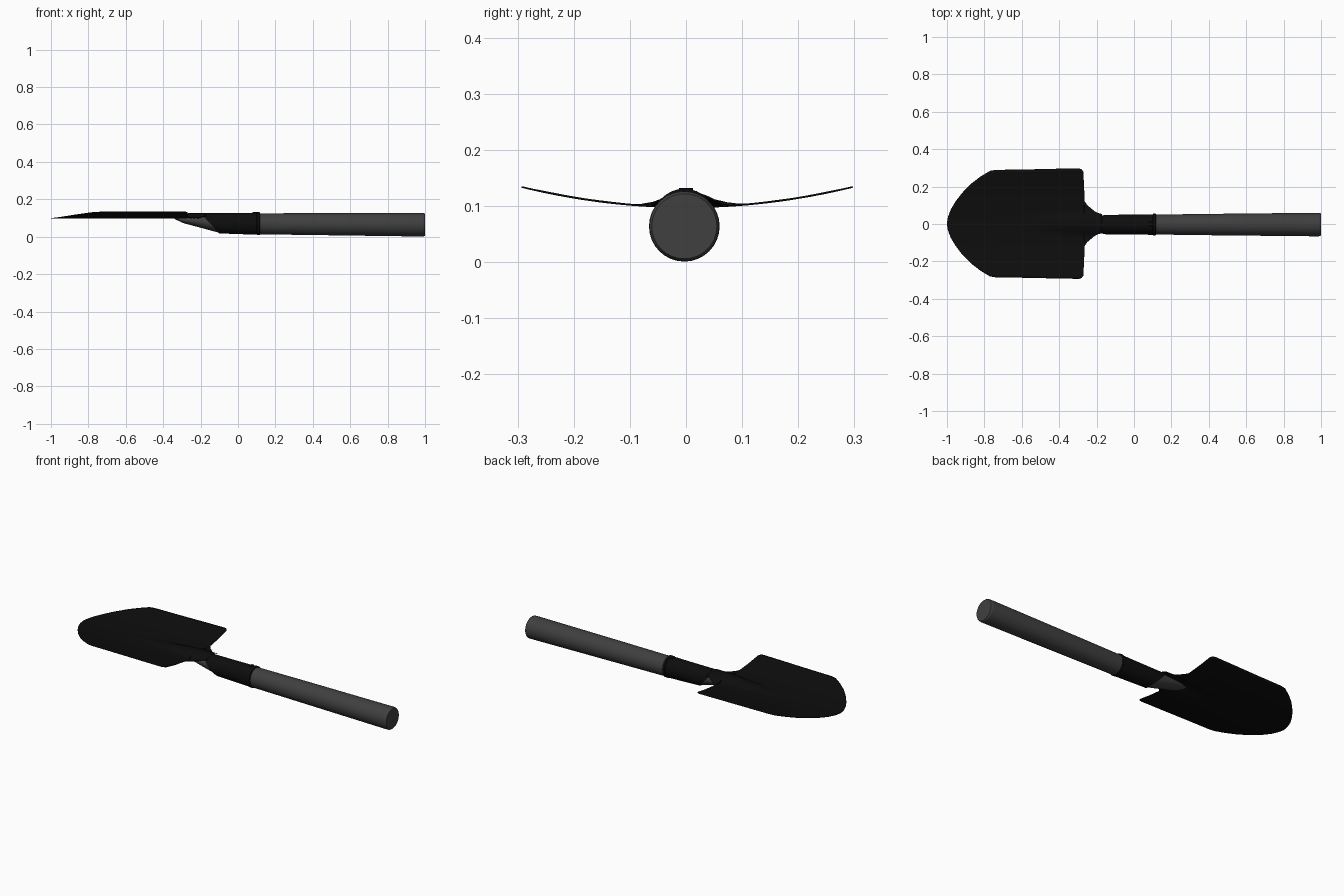
import bpy, bmesh, math

if "Cube" in bpy.data.objects:
    bpy.data.objects.remove(bpy.data.objects["Cube"])


def material(name, v):
    m = bpy.data.materials.new(name)
    m.diffuse_color = (v, v, v, 1)
    m.use_nodes = True
    m.node_tree.nodes["Principled BSDF"].inputs["Base Color"].default_value = m.diffuse_color
    return m


steel = material("black_steel", 0.004)
grip = material("dark_grey_handle", 0.05)


def finish(name, bm, mat, angle=40):
    bmesh.ops.recalc_face_normals(bm, faces=bm.faces)
    me = bpy.data.meshes.new(name)
    bm.to_mesh(me)
    bm.free()
    ob = bpy.data.objects.new(name, me)
    bpy.context.collection.objects.link(ob)
    me.materials.append(mat)
    bpy.ops.object.select_all(action='DESELECT')
    ob.select_set(True)
    bpy.context.view_layer.objects.active = ob
    bpy.ops.object.shade_smooth_by_angle(angle=math.radians(angle))
    return ob


def skin(bm, rows, closed):
    n = len(rows[0])
    for a, b in zip(rows, rows[1:]):
        for i in range(n if closed else n - 1):
            j = (i + 1) % n
            bm.faces.new((a[i], a[j], b[j], b[i]))


def tube(name, rings, mat, caps=True, slant=0.0, y0=-0.003, n=32):
    # Each ring is (x, half width, bottom z, top z); slant shears the first ring
    bm = bmesh.new()
    rows = []
    for k, (x, r, lo, hi) in enumerate(rings):
        row = []
        for i in range(n):
            a = 2 * math.pi * i / n
            s = (math.sin(a) + 1) / 2
            row.append(bm.verts.new((x - (slant * s if k == 0 else 0),
                                     y0 + r * math.cos(a), lo + (hi - lo) * s)))
        rows.append(row)
    skin(bm, rows, True)
    if caps:
        bm.faces.new(rows[0])
        bm.faces.new(rows[-1])
    return finish(name, bm, mat)


# Dished blade with a raised centre ridge that runs into the socket
outline = [(-1, .006), (-.995, .035), (-.98, .075), (-.955, .117), (-.92, .163),
           (-.87, .214), (-.82, .252), (-.77, .282), (-.74, .287), (-.6, .289),
           (-.5, .291), (-.42, .293), (-.35, .294), (-.295, .295), (-.28, .291),
           (-.271, .278), (-.267, .2), (-.264, .12), (-.25, .099), (-.23, .082),
           (-.21, .065), (-.19, .055), (-.17, .051)]
bm = bmesh.new()
rows = []
cols = 36
for x, w in outline:
    t = min(1, max(0, (x + .62) / .36))
    h = .026 * t * t * (3 - 2 * t)
    r = .025 + .04 * t
    row = []
    for i in range(cols + 1):
        y = w * (2 * i / cols - 1)
        z = .098 + .036 * (y / .295) ** 2 + h * max(0, 1 - (y / r) ** 2)
        row.append(bm.verts.new((x, y + .002, z)))
    rows.append(row)
skin(bm, rows, False)
blade = finish("blade", bm, steel)
thick = blade.modifiers.new("thickness", 'SOLIDIFY')
thick.thickness = .003
thick.offset = 0

# Socket with a slanted open mouth, plus the rolled collar
tube("socket", [(-.1, .052, .018, .126), (0, .053, .014, .127), (.1, .055, .011, .128)],
     steel, caps=False, slant=.1)
tube("socket_collar", [(.1, .054, .012, .127), (.102, .058, .009, .131),
                       (.115, .058, .009, .131), (.118, .054, .012, .127)], steel)

# Handle, with its tapered end showing under the blade
tube("handle", [(-.34, .018, .095, .099), (-.29, .036, .072, .108), (-.2, .045, .048, .116),
                (-.1, .049, .021, .122), (.1, .053, .013, .125), (.4, .057, .009, .126),
                (.985, .063, .001, .127), (.995, .062, .002, .126), (1, .058, .006, .122)], grip)

# Rivet on top of the socket
bm = bmesh.new()
bmesh.ops.create_cone(bm, cap_ends=True, segments=16, radius1=.015, radius2=.012, depth=.012)
for v in bm.verts:
    v.co.x += .09
    v.co.z += .126
finish("socket_rivet", bm, steel)
